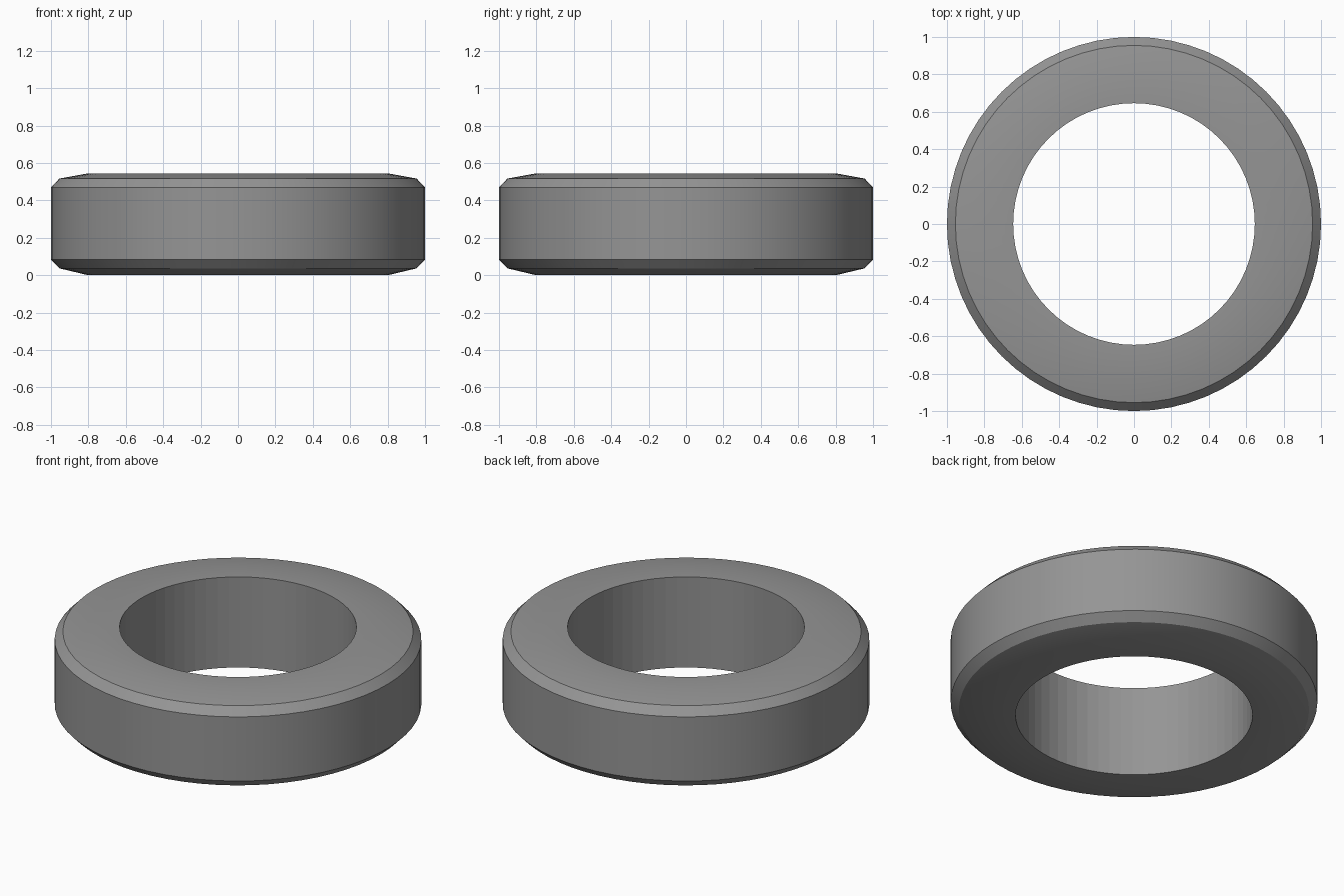
import bpy, bmesh, math

if "Cube" in bpy.data.objects:
    bpy.data.objects.remove(bpy.data.objects["Cube"])

SIDES = 64

# Closed ring cross-section (radius, z), from the lower inner edge outwards and up
profile = [(0.646, 0.0), (0.80, 0.0), (0.955, 0.037), (1.0, 0.084),
           (1.0, 0.47), (0.955, 0.517), (0.80, 0.545), (0.646, 0.545)]

# Ring: spin the closed cross-section around z
bm = bmesh.new()
rings = []
for i in range(SIDES):
    a = 2 * math.pi * i / SIDES
    rings.append([bm.verts.new((r * math.cos(a), r * math.sin(a), z)) for r, z in profile])
n = len(profile)
inner_wall = []
for i in range(SIDES):
    here, there = rings[i], rings[(i + 1) % SIDES]
    for j in range(n):
        k = (j + 1) % n
        face = bm.faces.new((here[j], there[j], there[k], here[k]))
        if k == 0:
            inner_wall.append(face)
bmesh.ops.recalc_face_normals(bm, faces=bm.faces)
bm.faces.index_update()
flat_ids = [f.index for f in inner_wall]

mesh = bpy.data.meshes.new("tyre")
bm.to_mesh(mesh)
bm.free()
tyre = bpy.data.objects.new("tyre", mesh)
bpy.context.collection.objects.link(tyre)

# Dark rubber colour
rubber = bpy.data.materials.new("dark_rubber")
rubber.diffuse_color = (0.3, 0.3, 0.3, 1)
rubber.use_nodes = True
rubber.node_tree.nodes["Principled BSDF"].inputs["Base Color"].default_value = rubber.diffuse_color
mesh.materials.append(rubber)

# Smooth outside with crisp bevel edges, faceted inner wall
bpy.context.view_layer.objects.active = tyre
tyre.select_set(True)
bpy.ops.object.shade_smooth_by_angle(angle=math.radians(30))
for i in flat_ids:
    mesh.polygons[i].use_smooth = False
